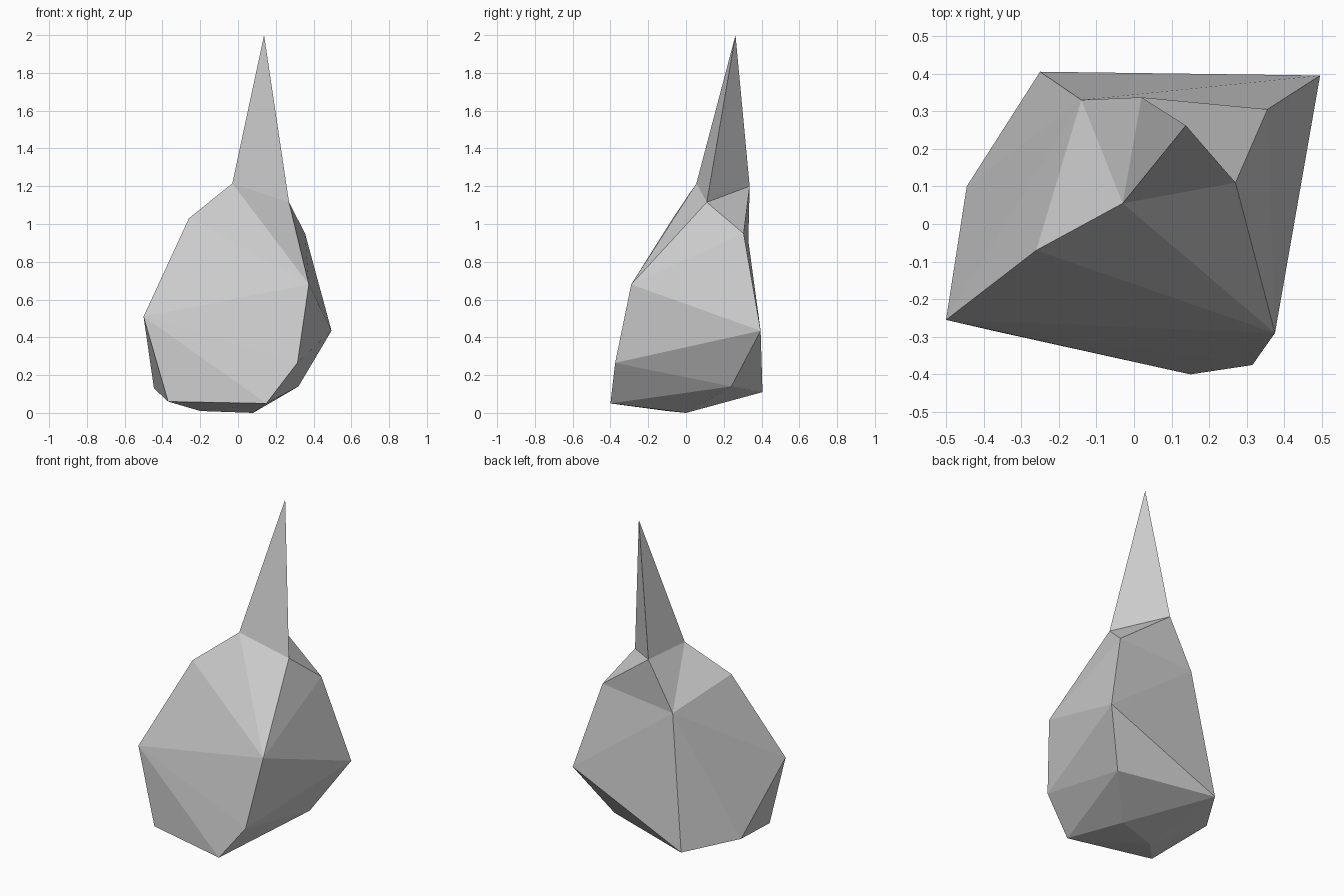
import bpy
import bmesh

if "Cube" in bpy.data.objects:
    bpy.data.objects.remove(bpy.data.objects["Cube"])

bm = bmesh.new()

# Corner points of the rock body
shoulder_l = bm.verts.new((-0.03, 0.055, 1.215))
shoulder_r = bm.verts.new((0.27, 0.11, 1.115))
back_l = bm.verts.new((-0.14, 0.33, 0.91))
back_r = bm.verts.new((0.355, 0.305, 0.95))
body_points = [
    (-0.26, -0.07, 1.03), (0.375, -0.29, 0.68), (-0.5, -0.255, 0.51),
    (0.495, 0.395, 0.435), (0.315, -0.375, 0.265), (-0.25, 0.405, 0.11),
    (-0.445, 0.1, 0.13), (0.32, 0.24, 0.14), (-0.37, -0.285, 0.06),
    (0.15, -0.4, 0.05), (-0.2, -0.1, 0.01), (0.08, 0.0, 0.0),
]
for p in body_points:
    bm.verts.new(p)
bmesh.ops.convex_hull(bm, input=bm.verts[:])


def raise_tip(patch, co):
    """Replace the faces spanning the patch with a fan up to a new tip."""
    faces = [f for f in bm.faces if all(v in patch for v in f.verts)]
    rim = [e for e in bm.edges if sum(f in faces for f in e.link_faces) == 1]
    bmesh.ops.delete(bm, geom=faces, context='FACES')
    tip = bm.verts.new(co)
    for e in rim:
        bm.faces.new((e.verts[0], e.verts[1], tip))
    return tip


# Rear shoulder, then the tall three-sided spire above it
shoulder_b = raise_tip([shoulder_l, shoulder_r, back_l, back_r], (0.02, 0.337, 1.2))
raise_tip([shoulder_l, shoulder_r, shoulder_b], (0.138, 0.262, 2.0))

# Tidy up and make the object
bmesh.ops.delete(bm, geom=[v for v in bm.verts if not v.link_faces], context='VERTS')
bmesh.ops.recalc_face_normals(bm, faces=bm.faces[:])
mesh = bpy.data.meshes.new("spired_rock")
bm.to_mesh(mesh)
bm.free()
bpy.context.collection.objects.link(bpy.data.objects.new("spired_rock", mesh))
